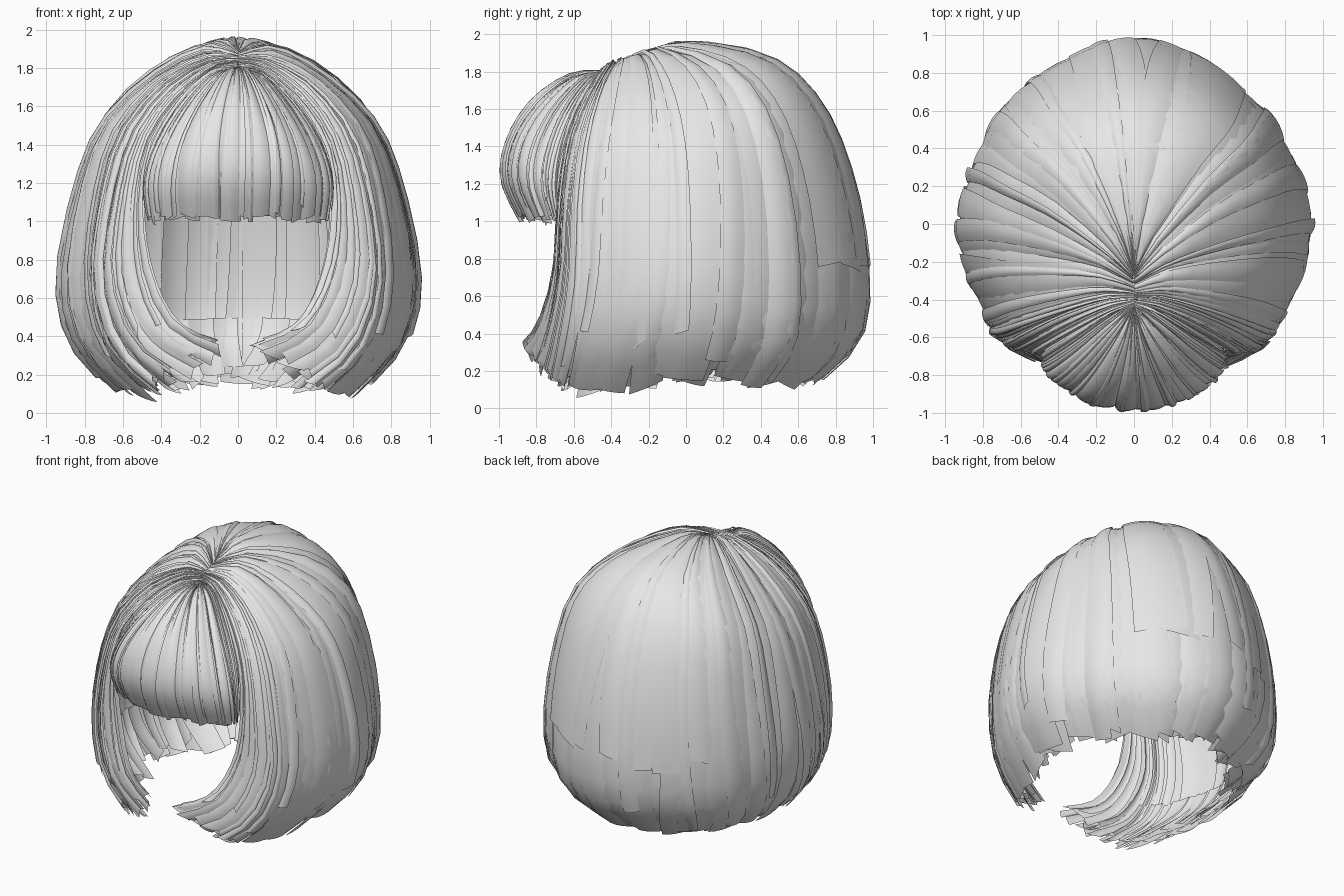
import bpy
import bmesh
import random
from mathutils import Vector

random.seed(7)

old = bpy.data.objects.get("Cube")
if old:
    bpy.data.objects.remove(old, do_unlink=True)

# One plain pale grey for all the hair
hair = bpy.data.materials.new("pale_grey_hair")
hair.use_nodes = True
grey = (0.8, 0.8, 0.8, 1)
hair.diffuse_color = grey
hair.node_tree.nodes["Principled BSDF"].inputs["Base Color"].default_value = grey

# Guide strands from root to tip: centre back first, round to the face edge
BODY = [
    [(0, -.26, 1.88), (0, 0, 1.96), (0, .46, 1.88), (0, .74, 1.62),
     (0, .91, 1.2), (0, .99, .7), (0, .94, .36), (0, .68, .1)],
    [(0, -.27, 1.88), (.12, -.06, 1.94), (.37, .27, 1.84), (.56, .47, 1.6),
     (.64, .59, 1.2), (.68, .64, .7), (.65, .6, .34), (.47, .43, .09)],
    [(0, -.31, 1.87), (.19, -.2, 1.91), (.46, -.1, 1.77), (.72, -.03, 1.52),
     (.86, 0, 1.18), (.95, 0, .7), (.88, -.03, .36), (.65, -.08, .09)],
    [(0, -.37, 1.86), (.17, -.36, 1.86), (.41, -.4, 1.74), (.64, -.45, 1.48),
     (.75, -.48, 1.13), (.8, -.49, .68), (.71, -.54, .32), (.44, -.6, .05)],
    [(0, -.4, 1.85), (.15, -.42, 1.83), (.37, -.5, 1.69), (.55, -.59, 1.44),
     (.64, -.64, 1.1), (.67, -.66, .7), (.54, -.72, .36), (.27, -.77, .15)],
    [(0, -.42, 1.83), (.13, -.47, 1.8), (.31, -.57, 1.64), (.46, -.66, 1.4),
     (.5, -.7, 1.08), (.45, -.72, .74), (.31, -.8, .47), (.04, -.9, .35)],
]
# Fringe guides: centre first, out to the temple
FRINGE = [
    [(0, -.43, 1.8), (0, -.62, 1.79), (0, -.83, 1.65), (0, -.96, 1.44),
     (0, -.99, 1.22), (0, -.88, .98)],
    [(0, -.43, 1.8), (.07, -.6, 1.78), (.17, -.79, 1.62), (.25, -.91, 1.42),
     (.28, -.93, 1.21), (.27, -.83, .98)],
    [(0, -.43, 1.8), (.14, -.54, 1.76), (.3, -.68, 1.59), (.42, -.77, 1.38),
     (.47, -.79, 1.19), (.45, -.73, .99)],
    [(0, -.42, 1.81), (.14, -.46, 1.8), (.32, -.56, 1.64), (.46, -.64, 1.4),
     (.5, -.67, 1.18), (.48, -.66, 1)],
]


def full_set(half, first_sign):
    """Mirror half a set of guides into one continuous fan."""
    def side(sign):
        return [[Vector((sign * x, y, z)) for x, y, z in g] for g in half]
    return side(first_sign)[:0:-1] + side(-first_sign)


def spline(points, s):
    """Catmull-Rom curve through points, s counted in points."""
    last = len(points) - 1
    i = max(0, min(int(s), last - 1))
    f = s - i
    b, c = points[i], points[i + 1]
    a = points[i - 1] if i else b * 2 - c
    d = points[i + 2] if i + 2 <= last else c * 2 - b
    return (b * 2 + (c - a) * f + (a * 2 - b * 5 + c * 4 - d) * f ** 2
            + (b * 3 - a - c * 3 + d) * f ** 3) / 2


def surface(guides, g, t):
    """Point on the hair surface: g round the head, t from root to tip."""
    i = max(0, min(int(g), len(guides) - 2))
    low = max(0, i - 1)
    near = [spline(k, t * (len(k) - 1)) for k in guides[low:i + 3]]
    return spline(near, g - low)


def lifted(guides, g, t, lift):
    """Surface point moved along its outward normal."""
    p = surface(guides, g, t)
    tn, e = max(t, .06), .01
    across = surface(guides, g + e, tn) - surface(guides, g - e, tn)
    along = surface(guides, g, tn + e) - surface(guides, g, tn - e)
    return p + across.cross(along).normalized() * lift


def add_grid(bm, rows):
    verts = [[bm.verts.new(p) for p in row] for row in rows]
    for r, s in zip(verts, verts[1:]):
        for k in range(len(r) - 1):
            bm.faces.new((r[k], s[k], s[k + 1], r[k + 1])).smooth = True


def finish(bm, name):
    mesh = bpy.data.meshes.new(name)
    bm.to_mesh(mesh)
    bm.free()
    mesh.materials.append(hair)
    obj = bpy.data.objects.new(name, mesh)
    bpy.context.collection.objects.link(obj)


def shell(name, guides, lift, tip, columns, rows=22):
    """Closed layer under the strands."""
    bm = bmesh.new()
    span = len(guides) - 1
    add_grid(bm, [[lifted(guides, span * c / columns, tip * r / rows, lift)
                   for c in range(columns + 1)] for r in range(rows + 1)])
    finish(bm, name)


def strands(name, guides, count, width, lifts, tips, first=0, final=None,
            start=0, rows=14, lean=.2):
    """A row of overlapping, slightly bowed flat locks with ragged ends."""
    bm = bmesh.new()
    final = len(guides) - 1 if final is None else final
    columns = 4
    for n in range(count):
        wide = width * random.uniform(.6, 1.4)
        centre = first + (final - first) * (n + .5) / count
        centre = min(max(centre, first + wide / 2), final - wide / 2)
        sweep = random.uniform(-lean, lean)
        base = random.uniform(*lifts)
        tilt = random.uniform(-.025, .025)
        tip = random.uniform(*tips)
        slant = random.uniform(-.03, .03)
        grid = []
        for r in range(rows + 1):
            s = r / rows
            row = []
            for c in range(columns + 1):
                k = c / columns - .5
                t = start + (tip + slant * k - start) * s
                g = centre + wide * k + sweep * (s * s - .3)
                g = min(max(g, 0), len(guides) - 1)
                bow = .008 * (1 - 4 * k * k) + tilt * k * (.3 + s)
                row.append(lifted(guides, g, t, base + bow))
            grid.append(row)
        add_grid(bm, grid)
    finish(bm, name)


body = full_set(BODY, -1)
fringe = full_set(FRINGE, 1)

# Main bob: closed layer, inner locks, outer locks
shell("under_layer", body, -.035, .95, 70)
strands("inner_locks", body, 50, .3, (-.06, -.03), (.93, .99), start=.45)
strands("outer_locks", body, 62, .3, (-.028, -.006), (.95, .995))

# Shorter locks laid over the back and the crown
strands("short_back_locks", body, 7, .32, (-.01, 0), (.68, .72),
        first=4.1, final=5.9)
strands("top_locks", body, 22, .16, (-.012, .002), (.8, .98))

# Nape locks curling in beneath the hem
strands("nape_locks", body, 44, .22, (-.1, -.05), (.95, 1),
        first=1, final=9, start=.8, rows=7)

# Fringe across the forehead, closing onto the side hair
shell("fringe_under_layer", fringe, -.025, .97, 30, 14)
strands("fringe_locks", fringe, 32, .3, (-.022, -.004), (.96, 1), lean=.1)
strands("fringe_top_locks", fringe, 12, .14, (-.008, .002), (.85, 1), lean=.1)
